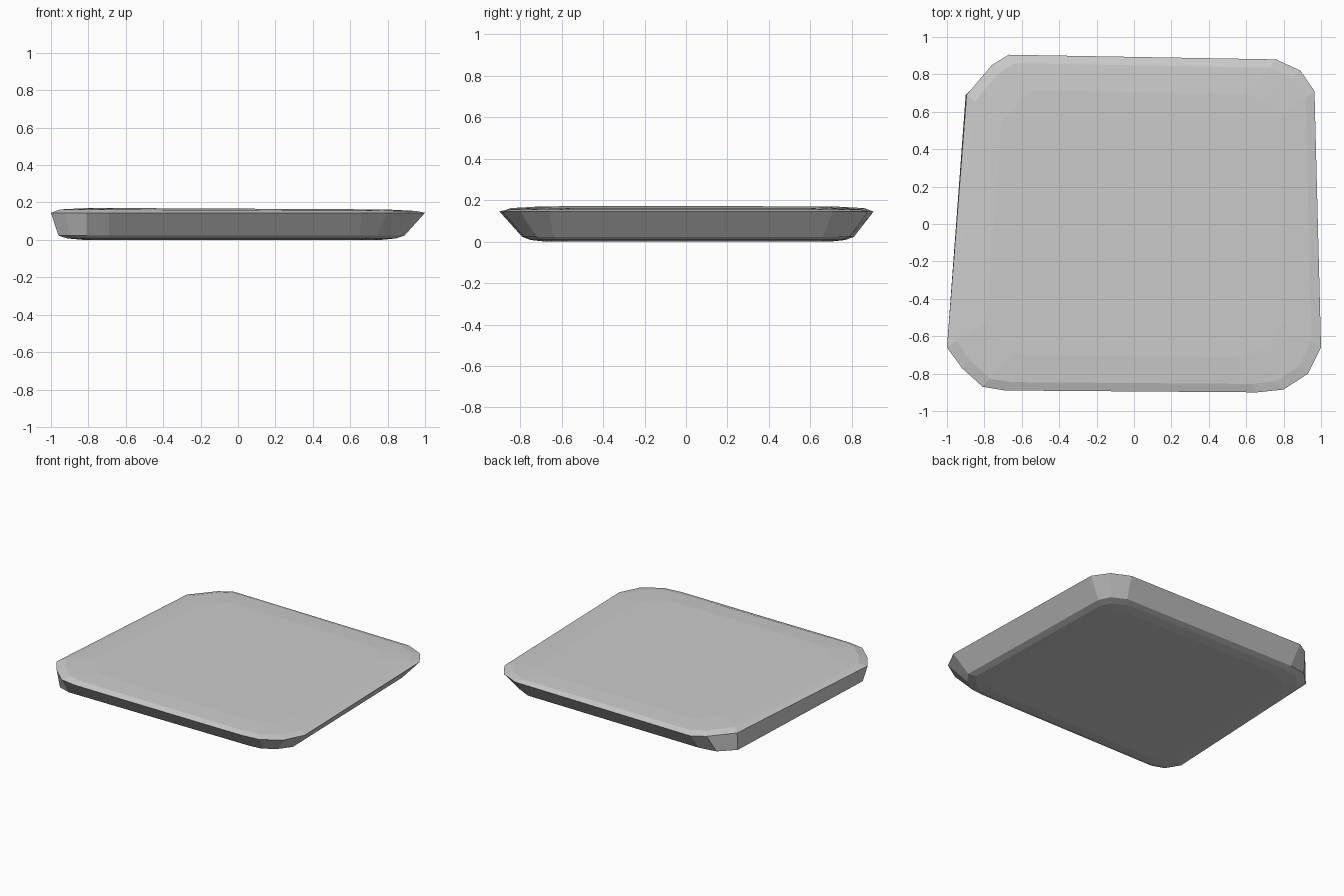
import bpy
import bmesh

if "Cube" in bpy.data.objects:
    bpy.data.objects.remove(bpy.data.objects["Cube"])

# Outlines run counter-clockwise from the front right corner
RIM = [(0.66, -0.90), (0.80, -0.885), (0.93, -0.80), (1.0, -0.66),
       (0.965, 0.71), (0.89, 0.82), (0.76, 0.88),
       (-0.67, 0.905), (-0.76, 0.85), (-0.895, 0.69),
       (-1.0, -0.66), (-0.92, -0.77), (-0.81, -0.87), (-0.69, -0.89)]
FOOT = [(0.65, -0.79), (0.74, -0.78), (0.83, -0.72), (0.89, -0.64),
        (0.86, 0.66), (0.82, 0.74), (0.72, 0.79),
        (-0.67, 0.81), (-0.80, 0.79), (-0.90, 0.69),
        (-0.96, -0.66), (-0.90, -0.76), (-0.81, -0.79), (-0.69, -0.79)]


def ring(bm, outline, scale, z, tilt=0.0):
    """Scaled copy of an outline, leaning slightly along x."""
    return [bm.verts.new((x * scale, y * scale, z - tilt * x)) for x, y in outline]


def bridge(bm, low, high):
    n = len(low)
    for i in range(n):
        j = (i + 1) % n
        bm.faces.new((low[i], low[j], high[j], high[i]))


bm = bmesh.new()
rings = [
    ring(bm, FOOT, 0.86, 0.0),            # flat underside
    ring(bm, FOOT, 0.95, 0.008),          # soft lower edge
    ring(bm, FOOT, 1.0, 0.023),           # base of the sloping sides
    ring(bm, RIM, 1.0, 0.145),            # widest line
    ring(bm, RIM, 0.95, 0.159, 0.004),    # top bevel
    ring(bm, RIM, 0.79, 0.167, 0.004),    # gently domed top
]
for low, high in zip(rings, rings[1:]):
    bridge(bm, low, high)
bm.faces.new(list(reversed(rings[0])))
bm.faces.new(rings[-1])
bmesh.ops.recalc_face_normals(bm, faces=bm.faces)

# Stone slab
mesh = bpy.data.meshes.new("slab")
bm.to_mesh(mesh)
bm.free()
slab = bpy.data.objects.new("slab", mesh)
bpy.context.collection.objects.link(slab)
